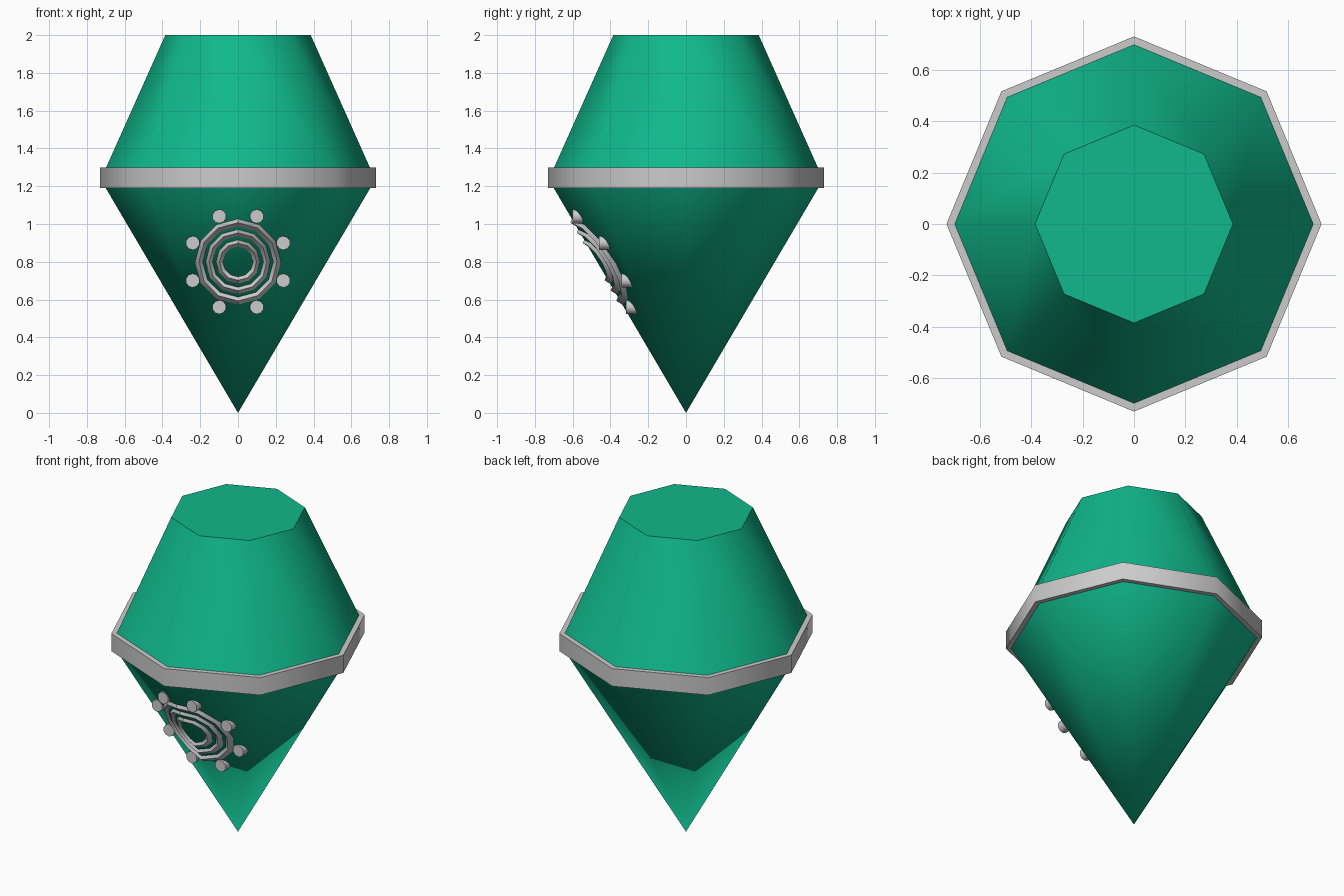
import bpy, bmesh, math
from mathutils import Matrix

if "Cube" in bpy.data.objects:
    bpy.data.objects.remove(bpy.data.objects["Cube"])

R, LOW, HIGH = 0.70, 1.19, 1.30      # widest radius, band bottom and top
MID = (0.0, 0.80)                    # medallion centre in x, z


def material(name, color, rough):
    m = bpy.data.materials.new(name)
    m.use_nodes = True
    m.diffuse_color = color
    node = m.node_tree.nodes["Principled BSDF"]
    node.inputs["Base Color"].default_value = color
    node.inputs["Roughness"].default_value = rough
    return m


green = material("emerald green", (0.005, 0.48, 0.26, 1), 0.5)
silver = material("silver grey", (0.6, 0.6, 0.6, 1), 0.5)


def finish(name, bm, mat, angle=50):
    bmesh.ops.recalc_face_normals(bm, faces=bm.faces)
    mesh = bpy.data.meshes.new(name)
    bm.to_mesh(mesh)
    bm.free()
    mesh.materials.append(mat)
    ob = bpy.data.objects.new(name, mesh)
    bpy.context.collection.objects.link(ob)
    bpy.ops.object.select_all(action="DESELECT")
    ob.select_set(True)
    bpy.context.view_layer.objects.active = ob
    bpy.ops.object.shade_smooth_by_angle(angle=math.radians(angle))
    return ob


def frustum(name, r1, r2, z1, z2):
    bm = bmesh.new()
    bmesh.ops.create_cone(bm, cap_ends=True, segments=8, radius1=r1, radius2=r2,
                          depth=z2 - z1, matrix=Matrix.Translation((0, 0, (z1 + z2) / 2)))
    bmesh.ops.remove_doubles(bm, verts=bm.verts, dist=1e-4)
    return finish(name, bm, green)


def front_surface(x, z):
    """y of the lower cone's front faces, which meet in an edge at x = 0."""
    return -(R * z / LOW - abs(x) * math.tan(math.pi / 8))


# Gem body
frustum("lower_point", 0, R, 0, LOW)
frustum("upper_body", R, 0.385, HIGH - 0.005, 2.0)

# Octagonal band around the widest part
bm = bmesh.new()
rows = []
for i in range(8):
    a = math.pi / 4 * i
    rows.append([bm.verts.new((r * math.cos(a), r * math.sin(a), z))
                 for r, z in ((R - 0.02, LOW), (0.73, LOW), (0.73, HIGH), (R - 0.02, HIGH))])
for i in range(8):
    a, b = rows[i], rows[(i + 1) % 8]
    for j in range(4):
        k = (j + 1) % 4
        bm.faces.new((a[j], b[j], b[k], a[k]))
finish("girdle_band", bm, silver)

# Three concentric rings folded over the front edge
for name, major, minor in (("inner", 0.098, 0.018), ("middle", 0.153, 0.018), ("outer", 0.207, 0.020)):
    bm = bmesh.new()
    loops = []
    for i in range(12):
        a = math.tau * i / 12
        loop = []
        for j in range(4):
            t = math.tau * j / 4
            r = major + minor * math.cos(t)
            x, z = MID[0] + r * math.cos(a), MID[1] + r * math.sin(a)
            loop.append(bm.verts.new((x, front_surface(x, z) - minor * math.sin(t), z)))
        loops.append(loop)
    for i in range(12):
        a, b = loops[i], loops[(i + 1) % 12]
        for j in range(4):
            k = (j + 1) % 4
            bm.faces.new((a[j], b[j], b[k], a[k]))
    finish(name + "_ring", bm, silver, 30)

# Eight round studs around the rings, caps facing forward
for i in range(8):
    a = math.pi / 8 + math.pi / 4 * i
    x, z = MID[0] + 0.26 * math.cos(a), MID[1] + 0.26 * math.sin(a)
    y = front_surface(x, z)
    bm = bmesh.new()
    bmesh.ops.create_cone(bm, cap_ends=True, segments=10, radius1=0.037, radius2=0.037, depth=0.07,
                          matrix=Matrix.Translation((x, y + 0.005, z)) @ Matrix.Rotation(math.pi / 2, 4, "X"))
    finish("stud_%d" % (i + 1), bm, silver)
